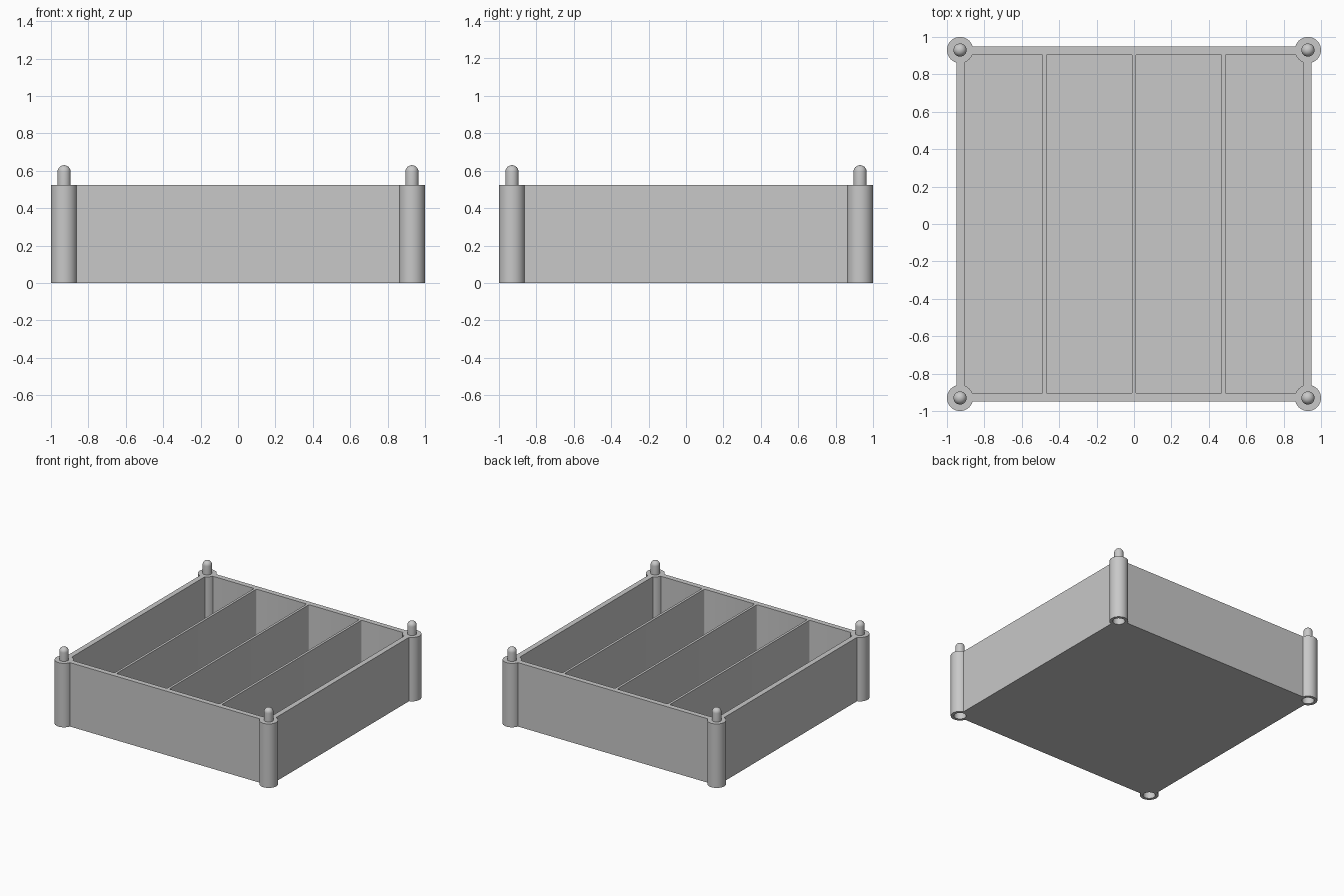
import bpy, bmesh, math
from mathutils import Matrix, Vector

cube = bpy.data.objects.get("Cube")
if cube:
    bpy.data.objects.remove(cube, do_unlink=True)

HEIGHT, OUTER, INNER = 0.525, 0.95, 0.907
FLOOR, DIVIDER, PITCH = 0.045, 0.02, 0.478
CORNER, POST_R, PEG_R, PEG_TOP = 0.93, 0.07, 0.035, 0.63
SOCKET_R, SOCKET_DEPTH = 0.046, 0.12
SEGMENTS = 48

grey = bpy.data.materials.new("light grey plastic")
grey.use_nodes = True
colour = (0.58, 0.58, 0.58, 1)
grey.diffuse_color = colour
grey.node_tree.nodes["Principled BSDF"].inputs["Base Color"].default_value = colour


def make_object(name, bm):
    bmesh.ops.recalc_face_normals(bm, faces=bm.faces)
    mesh = bpy.data.meshes.new(name)
    bm.to_mesh(mesh)
    bm.free()
    mesh.materials.append(grey)
    obj = bpy.data.objects.new(name, mesh)
    bpy.context.collection.objects.link(obj)
    return obj


def add_box(bm, low, high, fillet=0):
    low, high = Vector(low), Vector(high)
    matrix = Matrix.Translation((low + high) / 2) @ Matrix.Diagonal((*(high - low), 1))
    verts = bmesh.ops.create_cube(bm, size=1, matrix=matrix)["verts"]
    if fillet:
        edges = {e for v in verts for e in v.link_edges
                 if abs(e.verts[0].co.z - e.verts[1].co.z) > 0.01}
        bmesh.ops.bevel(bm, geom=list(edges), offset=fillet, segments=4,
                        profile=0.5, affect="EDGES")


def add_lathe(bm, profile, x, y):
    """Revolve (radius, z) points that start and end on the axis."""
    rings = []
    for r, z in profile:
        if r == 0:
            rings.append([bm.verts.new((x, y, z))] * SEGMENTS)
        else:
            angles = [math.tau * i / SEGMENTS for i in range(SEGMENTS)]
            rings.append([bm.verts.new((x + r * math.cos(a), y + r * math.sin(a), z))
                          for a in angles])
    for a, b in zip(rings, rings[1:]):
        for i in range(SEGMENTS):
            j = (i + 1) % SEGMENTS
            bm.faces.new(dict.fromkeys((a[i], a[j], b[j], b[i])))


def combine(target, tool, operation):
    """Apply a boolean, then discard its helper."""
    mod = target.modifiers.new(operation.lower(), "BOOLEAN")
    mod.operation, mod.solver, mod.object = operation, "EXACT", tool
    tool.hide_render = True
    graph = bpy.context.evaluated_depsgraph_get()
    mesh = bpy.data.meshes.new_from_object(target.evaluated_get(graph))
    target.modifiers.clear()
    target.data = mesh
    bpy.data.objects.remove(tool, do_unlink=True)


corners = [(sx * CORNER, sy * CORNER) for sx in (-1, 1) for sy in (-1, 1)]

# Tray body
bm = bmesh.new()
add_box(bm, (-OUTER, -OUTER, 0), (OUTER, OUTER, HEIGHT))
tray = make_object("divided_tray", bm)

# Four compartments, leaving three thin dividers
bm = bmesh.new()
for i in range(4):
    left = -INNER if i == 0 else (i - 2) * PITCH + DIVIDER / 2
    right = INNER if i == 3 else (i - 1) * PITCH - DIVIDER / 2
    add_box(bm, (left, -INNER, FLOOR), (right, INNER, HEIGHT + 0.1), fillet=0.01)
combine(tray, make_object("compartment_cutter", bm), "DIFFERENCE")

# Corner posts with round-topped stacking pegs
bm = bmesh.new()
dome = [(PEG_R * math.cos(t), PEG_TOP - PEG_R + PEG_R * math.sin(t))
        for t in (math.pi / 2 * i / 8 for i in range(8))]
post = [(0, 0), (POST_R, 0), (POST_R, HEIGHT), (PEG_R, HEIGHT), *dome, (0, PEG_TOP)]
for x, y in corners:
    add_lathe(bm, post, x, y)
combine(tray, make_object("corner_posts", bm), "UNION")

# Sockets under the posts
bm = bmesh.new()
socket = [(0, -0.1), (SOCKET_R, -0.1), (SOCKET_R, SOCKET_DEPTH), (0, SOCKET_DEPTH)]
for x, y in corners:
    add_lathe(bm, socket, x, y)
combine(tray, make_object("socket_cutter", bm), "DIFFERENCE")

# Smooth round surfaces, crisp edges
bpy.ops.object.select_all(action="DESELECT")
tray.select_set(True)
bpy.context.view_layer.objects.active = tray
bpy.ops.object.shade_smooth_by_angle(angle=math.radians(35))
